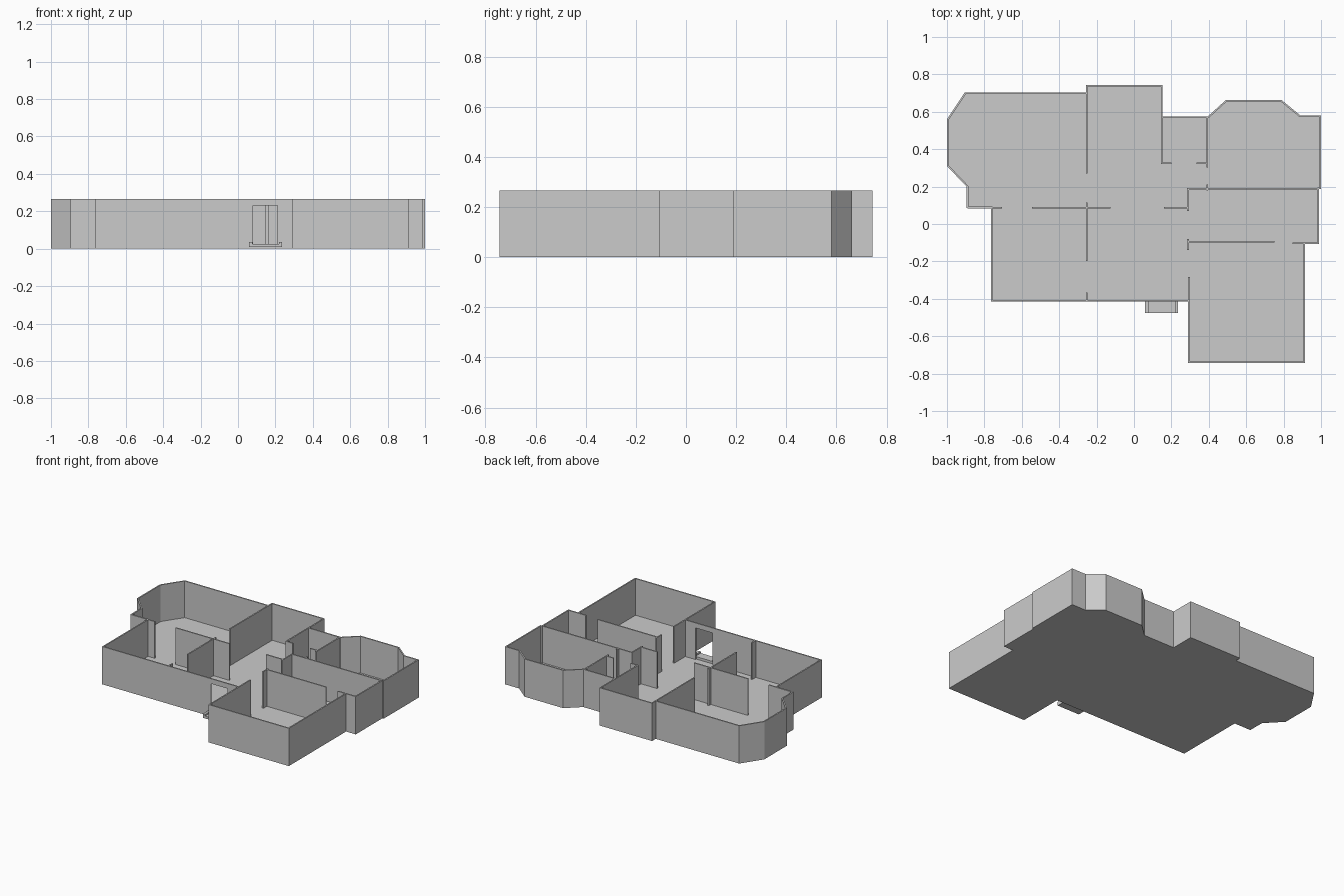
import bpy, bmesh

if "Cube" in bpy.data.objects:
    bpy.data.objects.remove(bpy.data.objects["Cube"])

H = 0.265      # wall height
FLOOR = 0.008  # slab thickness
T = 0.009      # wall thickness
DOOR = (0.08, 0.21)
FRONT = -0.415

# Outer footprint, counter-clockwise, including the two front door jambs
OUTLINE = [
    (-0.765, FRONT), (DOOR[0], FRONT), (DOOR[1], FRONT), (0.29, FRONT),
    (0.29, -0.743), (0.915, -0.743), (0.915, -0.108), (0.99, -0.108),
    (0.99, 0.187), (1.0, 0.187), (1.0, 0.58), (0.89, 0.58), (0.79, 0.662),
    (0.49, 0.662), (0.395, 0.575), (0.153, 0.575), (0.153, 0.743),
    (-0.257, 0.743), (-0.257, 0.703), (-0.905, 0.703), (-1.0, 0.56),
    (-1.0, 0.31), (-0.895, 0.2), (-0.895, 0.085), (-0.765, 0.085),
]


def finish(name, bm):
    bmesh.ops.recalc_face_normals(bm, faces=bm.faces[:])
    mesh = bpy.data.meshes.new(name)
    bm.to_mesh(mesh)
    bm.free()
    obj = bpy.data.objects.new(name, mesh)
    bpy.context.collection.objects.link(obj)
    return obj


def box(name, x0, x1, y0, y1, z0, z1):
    bm = bmesh.new()
    bmesh.ops.create_cube(bm, size=1)
    for v in bm.verts:
        v.co = ((x0 + x1) / 2 + v.co.x * (x1 - x0),
                (y0 + y1) / 2 + v.co.y * (y1 - y0),
                (z0 + z1) / 2 + v.co.z * (z1 - z0))
    return finish(name, bm)


def raise_faces(bm, faces, dz):
    new = bmesh.ops.extrude_face_region(bm, geom=faces)["geom"]
    bmesh.ops.translate(bm, vec=(0, 0, dz),
                        verts=[g for g in new if isinstance(g, bmesh.types.BMVert)])
    return [g for g in new if isinstance(g, bmesh.types.BMFace)]


# Floor slab with the outer wall ring raised from it, leaving the doorway open
bm = bmesh.new()
base = bm.faces.new([bm.verts.new((x, y, 0)) for x, y in OUTLINE])
top = raise_faces(bm, [base], FLOOR)
bmesh.ops.recalc_face_normals(bm, faces=bm.faces[:])
ring = bmesh.ops.inset_region(bm, faces=top, thickness=T, use_even_offset=True)["faces"]


def is_door(face):
    c = face.calc_center_median()
    return DOOR[0] < c.x < DOOR[1] and c.y < FRONT + 0.02


raise_faces(bm, [f for f in ring if not is_door(f)], H - FLOOR)
finish("floor_and_outer_walls", bm)
box("front_door_header", *DOOR, FRONT, FRONT + T, 0.23, H)

# Partitions running along y: (x centre, y start, y end)
for i, (x, y0, y1) in enumerate([
        (-0.253, 0.27, 0.735), (-0.253, -0.197, 0.115), (-0.253, -0.407, -0.365),
        (0.148, 0.32, 0.58), (0.392, 0.302, 0.57), (0.392, 0.18, 0.21),
        (0.289, 0.07, 0.192), (0.289, -0.138, -0.08), (0.294, -0.42, -0.283)]):
    box(f"partition_y_{i + 1}", x - T / 2, x + T / 2, y0, y1, 0.004, H)

# Partitions running along x: (y centre, x start, x end)
for i, (y, x0, x1) in enumerate([
        (0.0875, -0.89, -0.705), (0.0875, -0.545, -0.125), (0.0875, 0.16, 0.29),
        (0.187, 0.285, 0.985), (-0.095, 0.285, 0.752), (-0.103, 0.848, 0.985),
        (0.324, 0.145, 0.2), (0.324, 0.335, 0.395)]):
    box(f"partition_x_{i + 1}", x0, x1, y - T / 2, y + T / 2, 0.004, H)

# Front step with a low kerb at each end
box("front_step", 0.06, 0.235, -0.475, FRONT, 0.008, 0.025)
for side, x in (("left", 0.06), ("right", 0.218)):
    box(f"step_kerb_{side}", x, x + 0.017, -0.475, FRONT, 0.008, 0.036)
